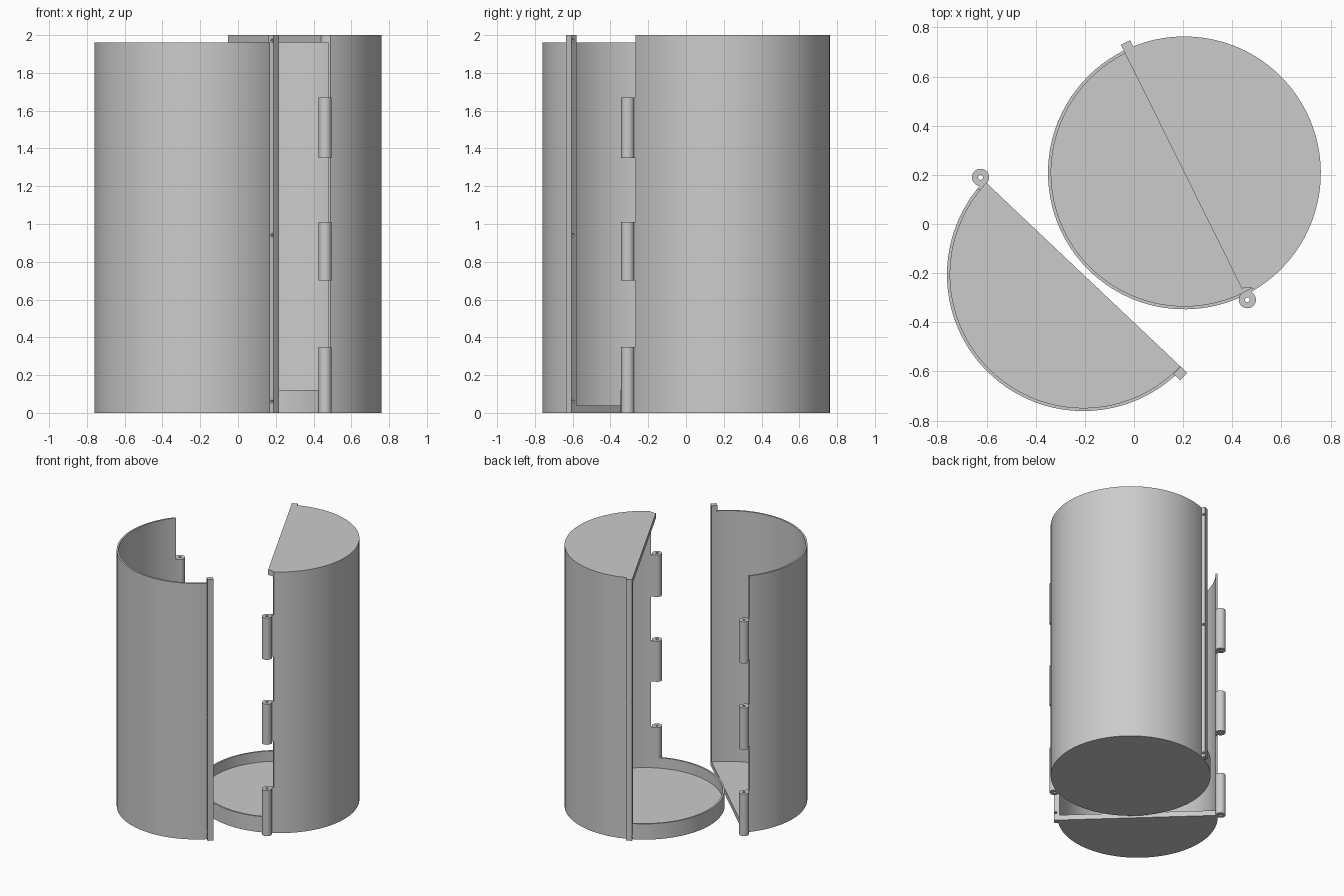
import bpy, bmesh, math
from mathutils import Matrix, Vector

if "Cube" in bpy.data.objects:
    bpy.data.objects.remove(bpy.data.objects["Cube"])

R_OUT, R_IN = 0.555, 0.542          # shell radii
HINGE_R = 0.576                     # hinge axis distance from shell centre
FLOOR = 0.04

grey = bpy.data.materials.new("light_grey")
grey.diffuse_color = (0.6, 0.6, 0.6, 1)
grey.use_nodes = True
grey.node_tree.nodes["Principled BSDF"].inputs["Base Color"].default_value = grey.diffuse_color


def make(name, bm):
    mesh = bpy.data.meshes.new(name)
    bm.to_mesh(mesh)
    bm.free()
    mesh.materials.append(grey)
    ob = bpy.data.objects.new(name, mesh)
    bpy.context.collection.objects.link(ob)
    return ob


def cylinder(name, r, z0, z1, x=0, y=0, seg=128):
    bm = bmesh.new()
    bmesh.ops.create_cone(bm, cap_ends=True, segments=seg, radius1=r, radius2=r, depth=z1 - z0,
                          matrix=Matrix.Translation((x, y, (z0 + z1) / 2)))
    return make(name, bm)


def box(name, lo, hi):
    lo, hi = Vector(lo), Vector(hi)
    bm = bmesh.new()
    bmesh.ops.create_cube(bm, size=1, matrix=Matrix.Translation((lo + hi) / 2)
                          @ Matrix.Diagonal((*(hi - lo), 1)))
    return make(name, bm)


def cross_pin(r, x, z):
    """Thin cylinder along y, for drilling the closing strip."""
    bm = bmesh.new()
    bmesh.ops.create_cone(bm, cap_ends=True, segments=16, radius1=r, radius2=r, depth=0.3,
                          matrix=Matrix.Translation((x, 0, z)) @ Matrix.Rotation(math.pi / 2, 4, 'X'))
    return make("drill", bm)


def cut(ob, cutters):
    """Subtract the cutters one by one and bake the result."""
    for c in cutters:
        mod = ob.modifiers.new("cut", 'BOOLEAN')
        mod.operation, mod.solver, mod.object = 'DIFFERENCE', 'EXACT', c
    dg = bpy.context.evaluated_depsgraph_get()
    mesh = bpy.data.meshes.new_from_object(ob.evaluated_get(dg))
    ob.modifiers.clear()
    ob.data = mesh
    for c in cutters:
        bpy.data.objects.remove(c)


def half(label, centre, angle, wall_top, cavity_top, open_from, knuckles, gaps, drill_z):
    """One half of the container; local +x points to the hinge, local +y is the kept side."""
    # Shell: solid drum, hollowed, opened on one side, relieved for the mating knuckles
    shell = cylinder(label + "_shell", R_OUT, 0, wall_top)
    cutters = [cylinder("cavity", R_IN, FLOOR, cavity_top),
               box("opening", (-1, -1, open_from), (1, 0, 3))]
    cutters += [cylinder("relief", 0.05, a, b, HINGE_R, 0, 48) for a, b in gaps]
    cut(shell, cutters)
    parts = [shell]

    # Hinge knuckles with a pin hole
    for i, (a, b) in enumerate(knuckles):
        k = cylinder(f"{label}_hinge_knuckle_{i + 1}", 0.035, a, b, HINGE_R, 0, 40)
        cut(k, [cylinder("pin_hole", 0.01, a - 0.1, b + 0.1, HINGE_R, 0, 20)])
        parts.append(k)

    # Closing strip on the far edge, with three small holes
    strip = box(label + "_closing_strip", (-0.582, 0, 0), (-0.544, 0.042, 2))
    cut(strip, [cross_pin(0.009, -0.57, z) for z in drill_z])
    parts.append(strip)

    for ob in parts:
        ob.location = (*centre, 0)
        ob.rotation_euler.z = math.radians(angle)
        bpy.ops.object.select_all(action='DESELECT')
        ob.select_set(True)
        bpy.context.view_layer.objects.active = ob
        bpy.ops.object.shade_smooth_by_angle(angle=math.radians(30))


# Main half: full floor with a low rim, half lid on top
half("main", (0.205, 0.208), -63.6, 2.0, 1.96, 0.12,
     [(0, 0.35), (0.70, 1.01), (1.35, 1.67)],
     [(0.35, 0.70), (1.01, 1.35), (1.67, 2.1)],
     (0.03, 1.06, 1.94))

# Door half: half floor, open top
half("door", (-0.206, -0.206), 136.6, 1.96, 2.1, -1,
     [(0, 0.32), (0.66, 0.98), (1.32, 1.64)],
     [(0.32, 0.66), (0.98, 1.32), (1.64, 2.1)],
     (0.06, 0.94, 1.97))
